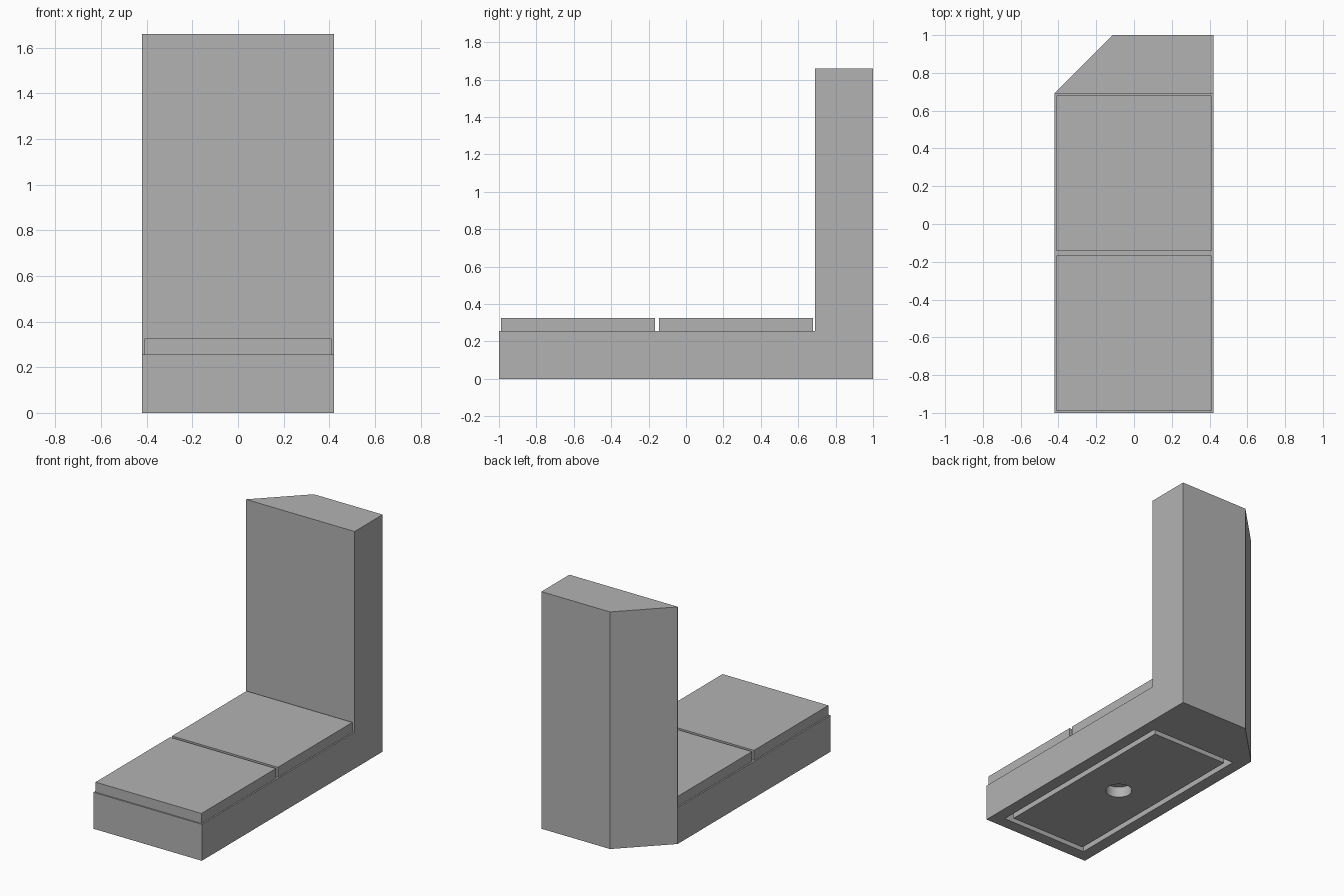
import bpy, bmesh
from mathutils import Vector

cube = bpy.data.objects.get("Cube")
if cube:
    bpy.data.objects.remove(cube, do_unlink=True)

grey = bpy.data.materials.new("plain_grey")
grey.use_nodes = True
grey.diffuse_color = (0.45, 0.45, 0.45, 1)
grey.node_tree.nodes["Principled BSDF"].inputs["Base Color"].default_value = grey.diffuse_color


def add_prism(name, outline, offset):
    """Extrude a flat outline along an offset into a closed solid."""
    bm = bmesh.new()
    face = bm.faces.new([bm.verts.new(p) for p in outline])
    new = bmesh.ops.extrude_face_region(bm, geom=[face], use_keep_orig=True)["geom"]
    bmesh.ops.translate(bm, vec=offset, verts=[v for v in new if isinstance(v, bmesh.types.BMVert)])
    bmesh.ops.recalc_face_normals(bm, faces=bm.faces)
    mesh = bpy.data.meshes.new(name)
    bm.to_mesh(mesh)
    bm.free()
    mesh.materials.append(grey)
    obj = bpy.data.objects.new(name, mesh)
    bpy.context.collection.objects.link(obj)
    return obj


def add_box(name, half_x, y0, y1, z0, z1):
    corners = [(-half_x, y0, z0), (half_x, y0, z0), (half_x, y1, z0), (-half_x, y1, z0)]
    return add_prism(name, corners, (0, 0, z1 - z0))


def cut(obj, cutter):
    """Subtract a cutter, bake the result and discard the cutter."""
    cutter.hide_render = True
    mod = obj.modifiers.new("cut", 'BOOLEAN')
    mod.operation, mod.solver, mod.object = 'DIFFERENCE', 'EXACT', cutter
    graph = bpy.context.evaluated_depsgraph_get()
    mesh = bpy.data.meshes.new_from_object(obj.evaluated_get(graph))
    obj.modifiers.clear()
    obj.data = mesh
    bpy.data.objects.remove(cutter, do_unlink=True)


HALF_W, WALL_Y, FLOOR_Z, TOP_Z = 0.42, 0.69, 0.255, 1.66
MID_Y = (WALL_Y - 1) / 2
GROOVE_DEPTH = 0.075

# L-shaped body: low base with a tall wall at the back
profile = [(-1, 0), (1, 0), (1, TOP_Z), (WALL_Y, TOP_Z), (WALL_Y, FLOOR_Z), (-1, FLOOR_Z)]
body = add_prism("base_and_wall", [(-HALF_W, y, z) for y, z in profile], (2 * HALF_W, 0, 0))

# Chamfered rear corner, full height
corner = Vector((-HALF_W, WALL_Y + 0.002, -0.1))
reach = Vector((1, 1, 0))
outline = [corner - reach, corner + reach, corner + Vector((-1, 1, 0))]
cut(body, add_prism("corner_cutter", outline, (0, 0, 2)))

# Shallow pocket underneath, filled by a smaller plate so a groove remains
cut(body, add_box("pocket_cutter", 0.335, MID_Y - 0.76, MID_Y + 0.76, -0.1, GROOVE_DEPTH))
plate = add_box("underside_plate", 0.295, MID_Y - 0.72, MID_Y + 0.72, 0, GROOVE_DEPTH)

# Round socket in the middle of the underside plate
bpy.ops.mesh.primitive_cylinder_add(vertices=48, radius=0.085, depth=0.5, location=(0, MID_Y, 0))
drill = bpy.context.object
drill.data.materials.append(grey)
cut(plate, drill)
plate.select_set(True)
bpy.context.view_layer.objects.active = plate
bpy.ops.object.shade_smooth_by_angle()

# Two square floor tiles with a narrow gap between them
for name, y0, y1 in (("front_tile", -0.99, MID_Y - 0.011), ("rear_tile", MID_Y + 0.011, 0.68)):
    add_box(name, 0.41, y0, y1, FLOOR_Z, 0.325)
